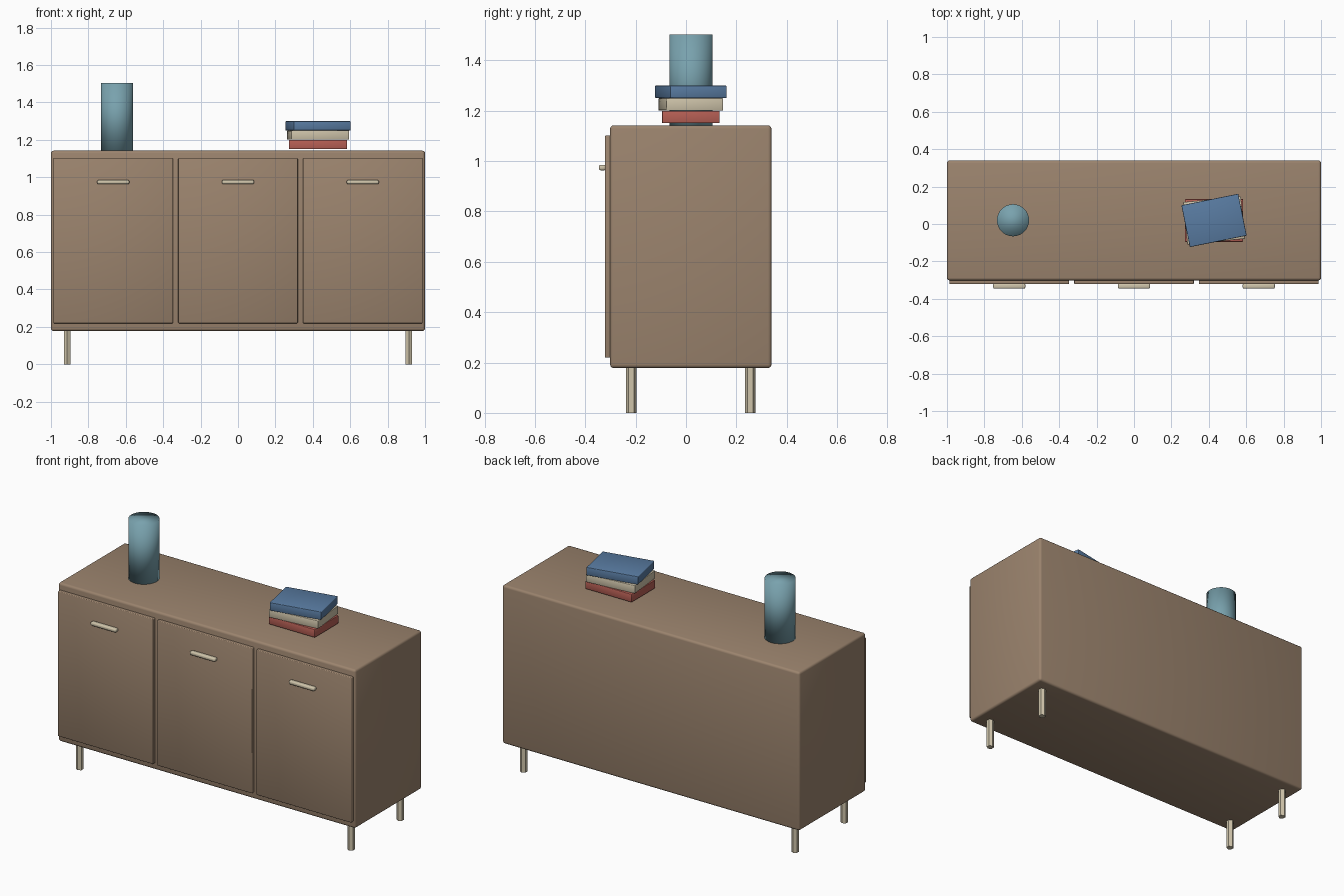
import bpy, math

if "Cube" in bpy.data.objects:
    bpy.data.objects.remove(bpy.data.objects["Cube"])

def material(name, rgb):
    m = bpy.data.materials.new(name)
    m.diffuse_color = (*rgb, 1)
    m.use_nodes = True
    m.node_tree.nodes["Principled BSDF"].inputs["Base Color"].default_value = m.diffuse_color
    return m

WOOD = material("wood", (0.33, 0.23, 0.155))
CREAM = material("cream", (0.62, 0.55, 0.40))
RED = material("red", (0.47, 0.115, 0.09))
BLUE = material("blue", (0.10, 0.20, 0.36))
TEAL = material("teal", (0.19, 0.36, 0.42))

def box(name, center, size, mat, bevel=0, segments=2, turn=0):
    bpy.ops.mesh.primitive_cube_add(size=1, location=center)
    ob = bpy.context.object
    ob.name = name
    ob.scale = size
    bpy.ops.object.transform_apply(location=False, rotation=False, scale=True)
    ob.rotation_euler.z = turn
    ob.data.materials.append(mat)
    if bevel:
        mod = ob.modifiers.new("rounded_edges", 'BEVEL')
        mod.width = bevel
        mod.segments = segments
        bpy.ops.object.shade_smooth()
    return ob

def cylinder(name, center, radius, depth, sides, mat):
    bpy.ops.mesh.primitive_cylinder_add(vertices=sides, radius=radius, depth=depth, location=center)
    ob = bpy.context.object
    ob.name = name
    ob.data.materials.append(mat)
    return ob

Y = 0.019            # depth centre of the carcass
BOTTOM, TOP = 0.178, 1.142

# Cabinet carcass
box("cabinet_body", (0, Y, (BOTTOM + TOP) / 2), (2.0, 0.641, TOP - BOTTOM), WOOD, 0.014, 3)

# Three doors, each with a bar handle
for i, side in enumerate(("left", "middle", "right")):
    x = (i - 1) * 0.667
    box(side + "_door", (x, -0.307, 0.66), (0.639, 0.03, 0.882), WOOD, 0.004)
    box(side + "_handle", (x, -0.332, 0.974), (0.172, 0.028, 0.022), CREAM, 0.008, 3)

# Four slim legs
for sx, lr in ((-1, "left"), (1, "right")):
    for sy, fb in ((-1, "front"), (1, "back")):
        cylinder(f"{fb}_{lr}_leg", (sx * 0.913, Y + sy * 0.236, 0.092), 0.0212, 0.184, 6, CREAM)

# Vase
cylinder("vase", (-0.647, Y + 0.001, 1.3215), 0.086, 0.363, 32, TEAL)
bpy.ops.object.shade_smooth()

# Stack of books, each turned a little further
for i, (name, mat) in enumerate((("bottom_book", RED), ("middle_book", CREAM), ("top_book", BLUE))):
    box(name, (0.428, Y, 1.175 + 0.05 * i), (0.31, 0.228, 0.049), mat, 0.003, 2, 0.1 * i)
